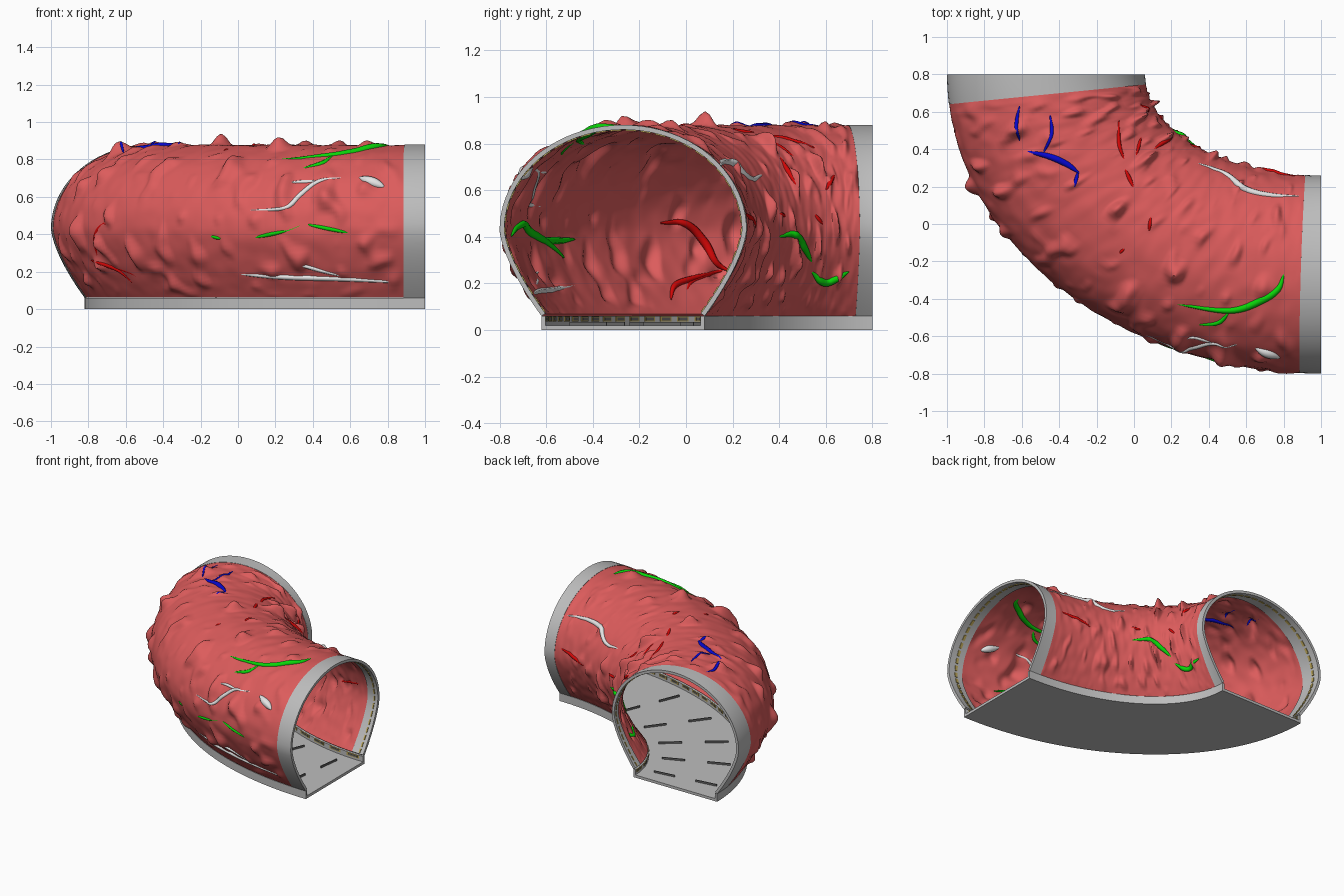
import bpy, bmesh, math
from mathutils import Vector, noise
from mathutils.bvhtree import BVHTree

if "Cube" in bpy.data.objects:
    bpy.data.objects.remove(bpy.data.objects["Cube"])

def material(name, *rgb):
    m = bpy.data.materials.new(name)
    m.diffuse_color = (*rgb, 1)
    m.use_nodes = True
    m.node_tree.nodes["Principled BSDF"].inputs["Base Color"].default_value = m.diffuse_color
    return m

RED = material("flesh red", .72, .107, .107)
GREY = material("light grey", .51, .51, .51)
DARK = material("dark grey", .13, .13, .13)
GOLD = material("gold", .5, .38, .1)
GREEN = material("vein green", .003, .68, .003)
BLUE = material("vein blue", .002, .002, .6)
CRIMSON = material("vein red", .65, .002, .002)
WHITE = material("vein white", .78, .78, .78)
HALF = math.pi / 2

# Bend: t runs from the back opening (0) to the right opening (pi/2), w is outward
def bend(t, w, z):
    return Vector((1 - (1.47 + w) * math.cos(t), .8 - (1.07 + w) * math.sin(t), z))

# Arch cross-section, s = 0 outer foot .. 1 inner foot
def arch(s):
    a = -.965 + s * (math.pi + 1.93)
    z = .43 + .45 * math.sin(a)
    c = math.cos(a)
    if z < .43:
        k = min(1, (.43 - z) / .37)
        c = math.copysign(1 - .34 * k ** 1.5, c)
    return Vector((.53 * c, z))

def arch_offset(s, d):
    g = arch(min(1, s + .002)) - arch(max(0, s - .002))
    n = Vector((g.y, -g.x)).normalized()
    return arch(s) + n * d

# Solid from rows of closed loops; end caps pair opposite points
def solid(name, parts, mat):
    bm = bmesh.new()
    for rings in parts:
        vs = [[bm.verts.new(p) for p in r] for r in rings]
        m = len(vs[0])
        for a, b in zip(vs, vs[1:]):
            for j in range(m):
                k = (j + 1) % m
                bm.faces.new((a[j], a[k], b[k], b[j]))
        for r in (vs[0], vs[-1]):
            for j in range(m // 2 - 1):
                bm.faces.new((r[j], r[j + 1], r[m - 2 - j], r[m - 1 - j]))
    bmesh.ops.recalc_face_normals(bm, faces=bm.faces)
    for f in bm.faces:
        f.smooth = True
    for e in bm.edges:
        e.smooth = e.calc_face_angle(0) < .9
    me = bpy.data.meshes.new(name)
    bm.to_mesh(me)
    bm.free()
    me.materials.append(mat)
    ob = bpy.data.objects.new(name, me)
    bpy.context.collection.objects.link(ob)
    return ob

# Box section swept along the bend
def rail(w0, w1, z0, z1, t0=0, t1=HALF, n=64):
    sec = ((w0, z0), (w1, z0), (w1, z1), (w0, z1))
    return [[bend(t0 + (t1 - t0) * i / n, w, z) for w, z in sec] for i in range(n + 1)]

# Arched skin between two edge functions of the across position
def skin(ta, tb, nt, ns, outer, inner, bump=None, s0=0, s1=1):
    rings = []
    ss = [s0 + (s1 - s0) * j / ns for j in range(ns + 1)]
    for i in range(nt + 1):
        u = i / nt
        loop = []
        for d, order in ((outer, ss), (inner, ss[::-1])):
            for s in order:
                k = arch(s).x / .53
                t = ta(k) + (tb(k) - ta(k)) * u
                w, z = arch_offset(s, d + (bump(t, s, u) if bump else 0))
                loop.append(bend(t, w, max(z, .05)))
        rings.append(loop)
    return rings

back_edge = lambda k: .1
right_edge = lambda k: HALF - (.074 - .016 * k)

def lumps(t, s, u):
    fade = max(0, min(1, u * 25, (1 - u) * 25, s * 15, (1 - s) * 15))
    n = noise.noise(Vector((t * 15, s * 19, 3.3)))
    fine = noise.noise(Vector((t * 19, s * 27, 9.1)))
    return fade * (.11 * max(0, n - .12) ** 1.5 + .006 * fine)

# Lumpy wall
wall = solid("tunnel_wall", [skin(back_edge, right_edge, 210, 110, -.002, -.014, lumps)], RED)

# End collars
start, end = (lambda k: 0), (lambda k: HALF)
solid("back_collar", [skin(start, back_edge, 6, 64, 0, -.02)], GREY)
solid("right_collar", [skin(right_edge, end, 6, 64, 0, -.02)], GREY)

# Floor and curbs
solid("floor", [rail(-.35, .35, 0, .02)], GREY)
solid("curbs", [rail(.333, .35, .01, .06), rail(-.35, -.333, .01, .06)], GREY)

# Framed lamps along the curbs
frames, cores = [], []
for side, n in ((1, 24), (-1, 11)):
    for i in range(n):
        a, b = HALF * (i + .15) / n, HALF * (i + .8) / n
        m = (b - a) * .12
        frames.append(rail(side * .33, side * .334, .036, .059, a, b, 2))
        cores.append(rail(side * .328, side * .332, .042, .053, a + m, b - m, 2))
solid("curb_lamp_frames", frames, GOLD)
solid("curb_lamps", cores, DARK)

# Small lamps inside the collars
lamps = []
for a, b in ((.03, .042), (HALF - .035, HALF - .025)):
    fa, fb = (lambda k, a=a: a), (lambda k, b=b: b)
    for j in range(40):
        lamps.append(skin(fa, fb, 1, 2, -.019, -.025, None, (j + .15) / 40, (j + .85) / 40))
solid("collar_lamps", lamps, GOLD)

# Radial floor bars in two rows
bars = []
for i in range(6):
    t = HALF * (i + .5) / 6
    for w in (-.24, .08):
        bars.append(rail(w, w + .16, .019, .034, t - .003, t + .003, 1))
solid("floor_bars", bars, DARK)

# Veins: drawn in a view, projected on the wall, tapered at both ends
tree = BVHTree.FromPolygons([v.co for v in wall.data.vertices],
                            [p.vertices[:] for p in wall.data.polygons])
VIEWS = {
    "top": lambda a, b: (Vector((a, b, 3)), Vector((0, 0, -1))),
    "front": lambda a, b: (Vector((a, -3, b)), Vector((0, 1, 0))),
    "right": lambda a, b: (Vector((3, a, b)), Vector((-1, 0, 0))),
    "back": lambda a, b: (Vector((a, 3, b)), Vector((0, -1, 0))),
}

def vein(view, radius, *pts, depth=.004):
    p = [Vector(q) for q in pts]
    p = [2 * p[0] - p[1]] + p + [2 * p[-1] - p[-2]]
    path = []
    for i in range(1, len(p) - 2):
        for k in range(8 + (i == len(p) - 3)):
            u = k / 8
            a, b, c, d = p[i - 1:i + 3]
            q = .5 * (2 * b + (c - a) * u + (2 * a - 5 * b + 4 * c - d) * u * u
                      + (3 * b - a - 3 * c + d) * u ** 3)
            hit, normal, _, _ = tree.ray_cast(*VIEWS[view](*q))
            if hit and (not path or (hit - path[-1]).length < .2):
                path.append(hit - normal * depth)
    for _ in range(2):
        path = path[:1] + [(a + b * 2 + c) / 4 for a, b, c
                           in zip(path, path[1:], path[2:])] + path[-1:]
    rings, n = [], len(path)
    for i, c in enumerate(path):
        tan = (path[min(n - 1, i + 1)] - path[max(0, i - 1)]).normalized()
        e1 = tan.orthogonal().normalized()
        if rings:
            e1 = (last - tan * last.dot(tan)).normalized()
        last, e2 = e1, tan.cross(e1)
        r = radius * (.2 + .8 * math.sin(math.pi * i / (n - 1)) ** .8)
        rings.append([c + r * (math.cos(h * math.pi / 4) * e1 + math.sin(h * math.pi / 4) * e2)
                      for h in range(8)])
    return rings

solid("blue_veins", [
    vein("top", .011, (-.61, .64), (-.63, .53), (-.61, .44)),
    vein("top", .011, (-.45, .59), (-.44, .48), (-.49, .37)),
    vein("top", .019, (-.58, .39), (-.45, .36), (-.36, .32), (-.29, .27)),
    vein("top", .011, (-.3, .28), (-.32, .19))], BLUE)
solid("green_veins", [
    vein("top", .021, (.23, -.43), (.51, -.465), (.68, -.41), (.77, -.35), (.8, -.27)),
    vein("top", .014, (.51, -.47), (.45, -.53), (.34, -.54)),
    vein("front", .012, (.08, .38), (.27, .42)),
    vein("front", .012, (.36, .455), (.6, .405)),
    vein("front", .01, (-.15, .39), (-.09, .375)),
    vein("front", .018, (.62, .4), (.48, .44), (.36, .455), (.27, .42), (.15, .39),
         (.08, .37), (-.02, .305), depth=.017),
    vein("front", .015, (.15, .39), (0, .38), (-.16, .385), depth=.017),
    vein("right", .018, (.4, .4), (.47, .41), (.51, .35), (.54, .29)),
    vein("right", .018, (.54, .25), (.6, .2), (.7, .25))], GREEN)
solid("red_veins", [
    vein("top", .012, (-.08, .56), (-.08, .43), (-.05, .34)),
    vein("top", .012, (-.05, .3), (0, .19)),
    vein("top", .01, (.04, .47), (.01, .36)),
    vein("top", .011, (.09, .04), (.08, -.04)),
    vein("top", .009, (-.05, -.13), (-.08, -.16)),
    vein("right", .019, (-.11, .46), (0, .455), (.08, .375), (.125, .29), (.19, .25), depth=-.003),
    vein("right", .014, (-.065, .13), (-.05, .19), (.02, .22), (.11, .245), depth=0),
    vein("front", .013, (-.79, .26), (-.71, .235), (-.63, .2), (-.555, .13)),
    vein("right", .012, (.4, .75), (.48, .61)),
    vein("right", .011, (.6, .6), (.64, .67)),
    vein("right", .01, (.4, .5), (.43, .49)),
    vein("right", .01, (.55, .5), (.59, .45)),
    vein("back", .013, (.87, .5), (.75, .48), (.64, .44))], CRIMSON)
solid("white_veins", [
    vein("top", .018, (.33, .33), (.49, .27), (.59, .19), (.73, .155), (.91, .15)),
    vein("front", .014, (.06, .53), (.25, .54), (.33, .61), (.43, .685), (.56, .705)),
    vein("front", .011, (.28, .68), (.43, .685)),
    vein("front", .028, (.65, .705), (.72, .68), (.78, .655)),
    vein("front", .015, (-.03, .19), (.22, .17), (.56, .16), (.87, .14)),
    vein("front", .011, (.27, .25), (.57, .17))], WHITE)
